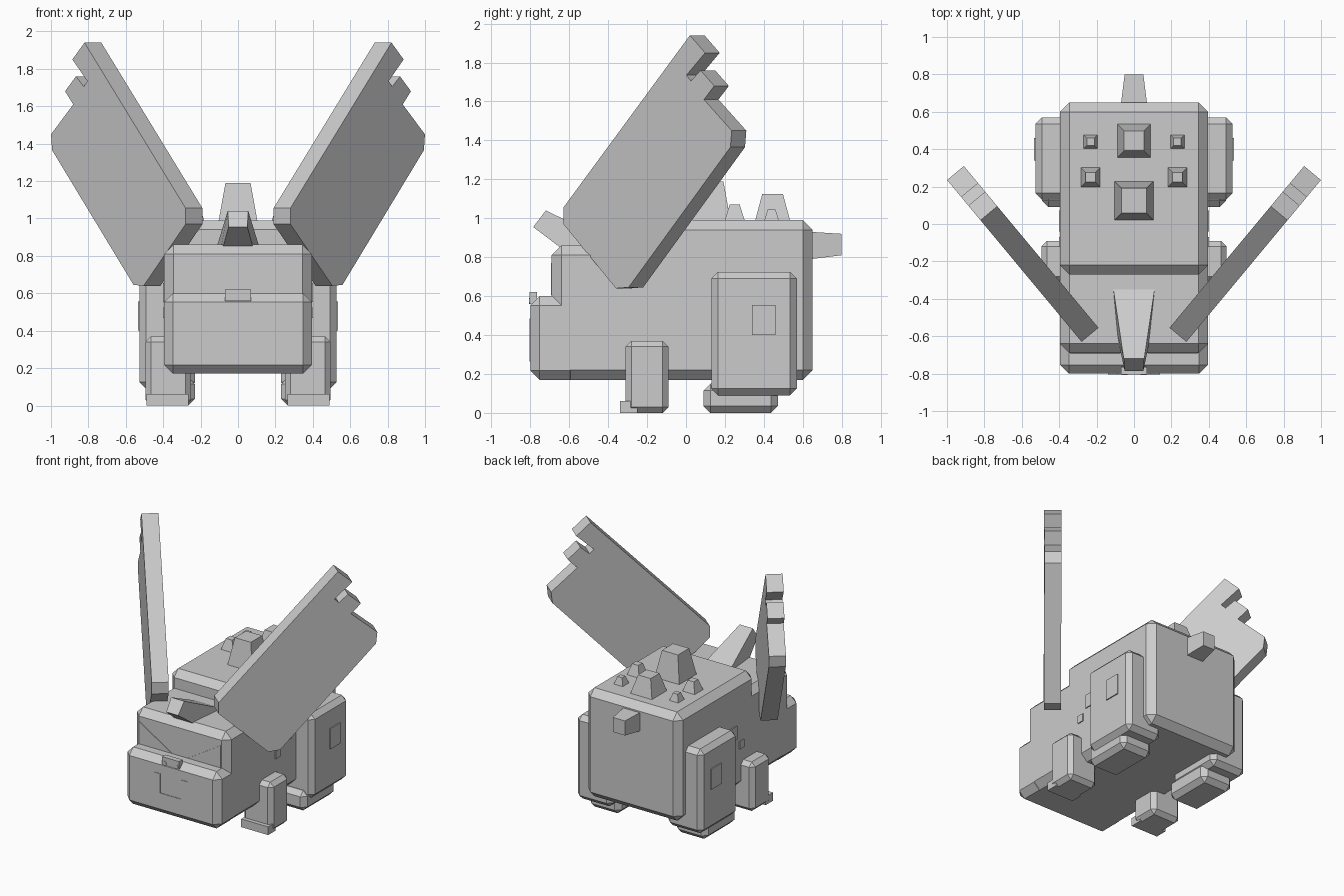
import bpy
import bmesh
from mathutils import Vector

cube = bpy.data.objects.get("Cube")
if cube:
    bpy.data.objects.remove(cube, do_unlink=True)

GREY = (0.6, 0.6, 0.6, 1.0)
stone = bpy.data.materials.new("plain_grey")
stone.use_nodes = True
stone.diffuse_color = GREY
stone.node_tree.nodes["Principled BSDF"].inputs["Base Color"].default_value = GREY


def finish(name, bm):
    bmesh.ops.recalc_face_normals(bm, faces=bm.faces[:])
    mesh = bpy.data.meshes.new(name)
    bm.to_mesh(mesh)
    bm.free()
    mesh.materials.append(stone)
    obj = bpy.data.objects.new(name, mesh)
    bpy.context.collection.objects.link(obj)
    return obj


def bridge(name, ring_a, ring_b):
    """Solid between two matching closed outlines."""
    bm = bmesh.new()
    a = [bm.verts.new(p) for p in ring_a]
    b = [bm.verts.new(p) for p in ring_b]
    bm.faces.new(a)
    bm.faces.new(b[::-1])
    for i in range(len(a)):
        j = (i + 1) % len(a)
        bm.faces.new((a[i], b[i], b[j], a[j]))
    return finish(name, bm)


def box(name, x, y, z, chamfer=0.0):
    bm = bmesh.new()
    bmesh.ops.create_cube(bm, size=1)
    for v in bm.verts:
        v.co = [(lo + hi) / 2 + c * (hi - lo) for c, (lo, hi) in zip(v.co, (x, y, z))]
    if chamfer:
        bmesh.ops.bevel(bm, geom=bm.edges[:], offset=chamfer, segments=1,
                        affect='EDGES', clamp_overlap=True)
    return finish(name, bm)


def mirrored(obj):
    """Mirror a left-hand part across x = 0."""
    mod = obj.modifiers.new("mirror", 'MIRROR')
    mod.use_axis = (True, False, False)
    mod.use_mirror_merge = False
    return obj


def square(x, y, z, half):
    return [(x + sx * half, y + sy * half, z)
            for sx, sy in ((-1, -1), (1, -1), (1, 1), (-1, 1))]


# Stepped body: low snout, head, tall torso
W = (-0.395, 0.395)
box("snout", W, (-0.8, -0.55), (0.17, 0.6), 0.047)
box("head", W, (-0.69, -0.15), (0.17, 0.86), 0.05)
box("torso", W, (-0.27, 0.65), (0.17, 0.99), 0.05)

# Face: nose, nostrils, mouth with tusks, slanted eyes
box("nose", (-0.07, 0.07), (-0.804, -0.765), (0.56, 0.62))
bm = bmesh.new()
bmesh.ops.create_cone(bm, cap_ends=True, segments=8, radius1=0.016,
                      radius2=0.016, depth=0.006)
for v in bm.verts:
    v.co = (v.co.x + 0.05, v.co.z - 0.804, v.co.y + 0.575)
mirrored(finish("nostril", bm))
box("mouth", (-0.14, 0.14), (-0.804, -0.798), (0.265, 0.34))
mirrored(box("tusk", (0.088, 0.14), (-0.804, -0.798), (0.34, 0.485)))
eye = [(0.34, 0.77), (0.07, 0.605), (0.34, 0.605)]
mirrored(bridge("eye", [(x, -0.694, z) for x, z in eye],
                [(x, -0.688, z) for x, z in eye]))

# Horn leaning forward from the crown
bridge("horn",
       [(-0.11, -0.35, 0.86), (0.11, -0.35, 0.86), (0.11, -0.5, 0.74), (-0.11, -0.5, 0.74)],
       [(-0.055, -0.72, 1.04), (0.055, -0.72, 1.04),
        (0.05, -0.785, 0.955), (-0.05, -0.785, 0.955)])

# Stub tail
bridge("tail",
       [(sx * 0.07, 0.64, 0.86 + sz * 0.07) for sx, sz in ((-1, -1), (1, -1), (1, 1), (-1, 1))],
       [(sx * 0.05, 0.8, 0.865 + sz * 0.055) for sx, sz in ((-1, -1), (1, -1), (1, 1), (-1, 1))])

# Back spikes: two large on the spine, two small pairs beside them
for name, x, y, base, tip, top in (
        ("front_spine_spike", 0, 0.125, 0.105, 0.067, 1.19),
        ("rear_spine_spike", 0, 0.445, 0.092, 0.053, 1.125),
        ("front_side_spike", 0.232, 0.25, 0.054, 0.026, 1.07),
        ("rear_side_spike", 0.232, 0.44, 0.04, 0.02, 1.045)):
    spike = bridge(name, square(x, y, 0.98, base), square(x, y, top, tip))
    if x:
        mirrored(spike)

# Legs and feet
mirrored(box("front_leg", (0.25, 0.495), (-0.31, -0.09), (0.0, 0.37), 0.03))
mirrored(box("front_toe", (0.265, 0.49), (-0.34, -0.25), (0.0, 0.062)))
mirrored(box("hind_leg", (0.23, 0.527), (0.13, 0.57), (0.09, 0.725), 0.035))
mirrored(box("hind_foot", (0.23, 0.492), (0.09, 0.472), (0.0, 0.15), 0.035))

# Square side patches
mirrored(box("thigh_patch", (0.52, 0.535), (0.34, 0.46), (0.4, 0.555)))
mirrored(box("large_flank_patch", (0.39, 0.402), (-0.04, 0.073), (0.553, 0.655)))
mirrored(box("small_flank_patch", (0.39, 0.402), (-0.123, -0.07), (0.467, 0.525)))

# Upright slab wings with notched tips, outlined on the outer face as (y, z)
wing = [(-0.63, 1.055), (0.02, 1.94), (0.098, 1.85), (0.002, 1.735), (0.025, 1.705),
        (0.075, 1.76), (0.145, 1.68), (0.092, 1.61), (0.235, 1.45), (0.228, 1.365),
        (-0.295, 0.645), (-0.36, 0.64), (-0.63, 0.97)]
outer = [Vector((0.28 + (y + 0.63) * 0.832, y, z)) for y, z in wing]
inner = [p + Vector((-0.09, 0.075, 0)) for p in outer]
mirrored(bridge("wing", outer, inner))
